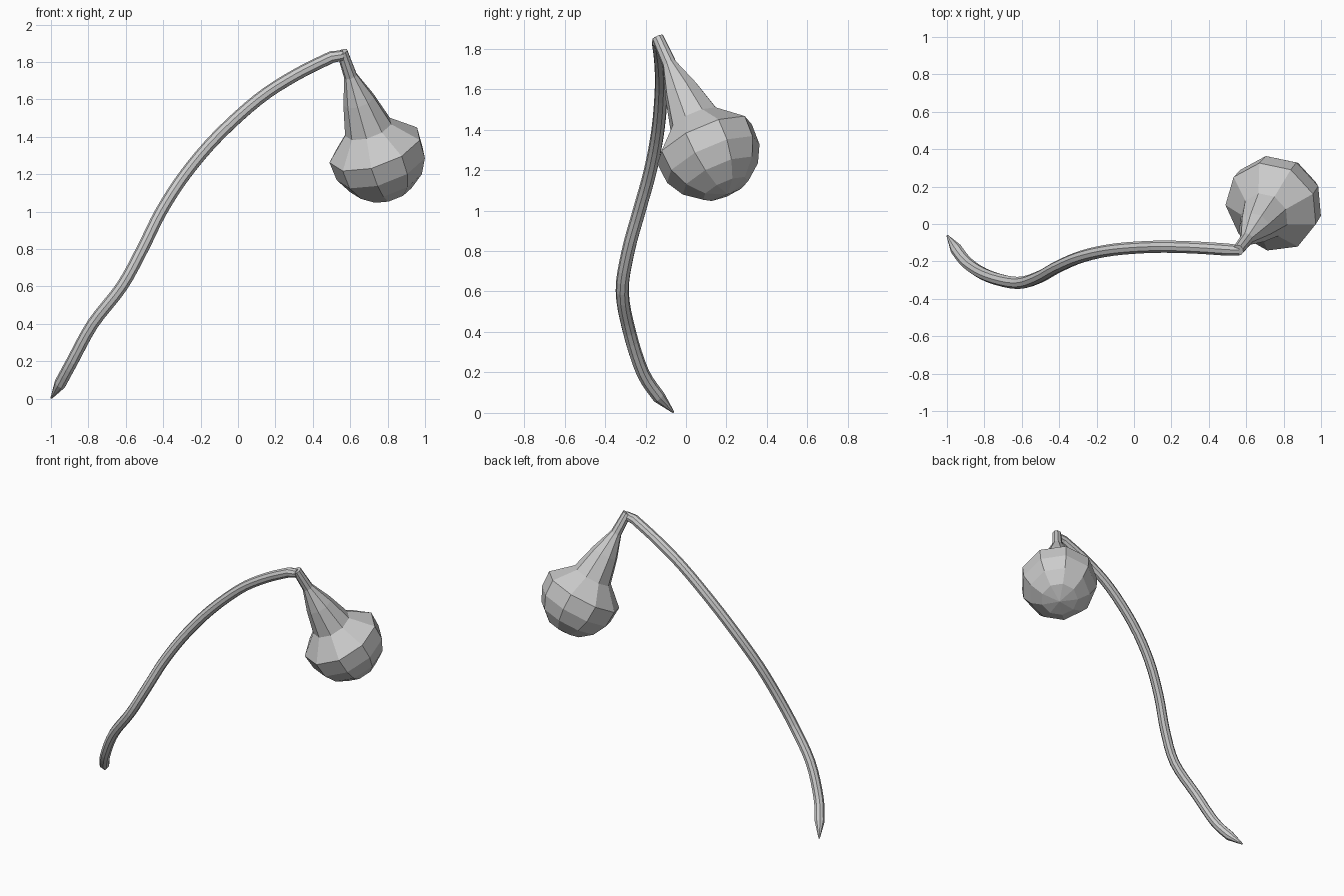
import bpy, bmesh, math
from mathutils import Vector

if "Cube" in bpy.data.objects:
    bpy.data.objects.remove(bpy.data.objects["Cube"])

SIDES = 9


def loft(name, path, radii, phase=0.0):
    """Flat-shaded tube through path; a radius of 0 closes to a point."""
    bm = bmesh.new()
    rings = []
    u = Vector((1, 0, 0))
    for i, p in enumerate(path):
        t = (path[min(i + 1, len(path) - 1)] - path[max(i - 1, 0)]).normalized()
        u = (u - t * u.dot(t)).normalized()
        v = u.cross(t)
        if radii[i] == 0:
            rings.append([bm.verts.new(p)] * SIDES)
            continue
        ring = []
        for k in range(SIDES):
            a = phase + 2 * math.pi * k / SIDES
            ring.append(bm.verts.new(p + (u * math.cos(a) + v * math.sin(a)) * radii[i]))
        rings.append(ring)
    for a, b in zip(rings, rings[1:]):
        for k in range(SIDES):
            n = (k + 1) % SIDES
            corners = list(dict.fromkeys((a[k], a[n], b[n], b[k])))
            bm.faces.new(corners)
    for ring in (rings[0], rings[-1]):
        if ring[0] is not ring[1]:
            bm.faces.new(ring)
    bmesh.ops.recalc_face_normals(bm, faces=bm.faces[:])
    mesh = bpy.data.meshes.new(name)
    bm.to_mesh(mesh)
    bm.free()
    obj = bpy.data.objects.new(name, mesh)
    bpy.context.collection.objects.link(obj)
    return obj


def smooth_path(pts, steps=4):
    """Catmull-Rom curve through the points."""
    out = []
    for i in range(len(pts) - 1):
        a, b, c, d = (pts[max(0, min(j, len(pts) - 1))] for j in (i - 1, i, i + 1, i + 2))
        for s in range(steps):
            t = s / steps
            out.append(0.5 * (2 * b + (c - a) * t + (2 * a - 5 * b + 4 * c - d) * t * t
                              + (3 * b - a - 3 * c + d) * t ** 3))
    return out + [pts[-1]]


# Long curved stalk with a tapered root tip
stalk = [Vector(p) for p in (
    (-0.95, -0.135, 0.08), (-0.885, -0.215, 0.2), (-0.775, -0.28, 0.4),
    (-0.62, -0.315, 0.6), (-0.51, -0.285, 0.8), (-0.41, -0.23, 1.0),
    (-0.28, -0.175, 1.2), (-0.11, -0.138, 1.4), (0.11, -0.122, 1.6),
    (0.31, -0.125, 1.73), (0.5, -0.137, 1.825))]
body = smooth_path(stalk)
path = [Vector((-0.998, -0.062, 0.003))] + body + [Vector((0.565, -0.14, 1.835))]
loft("stalk", path, [0.005] + [0.033] * len(body) + [0.028])

# Hanging bulb: narrow neck, flared shoulder and rounded faceted underside
profile = [(0.0, 0.03), (0.15, 0.036), (0.30, 0.088), (0.47, 0.132), (0.59, 0.258),
           (0.70, 0.252), (0.79, 0.205), (0.86, 0.123), (0.89, 0.0)]
top = Vector((0.557, -0.14, 1.855))
axis = Vector((0.30, 0.39, -0.87)).normalized()
loft("bulb", [top + axis * d for d, r in profile], [r for d, r in profile], math.radians(25))
